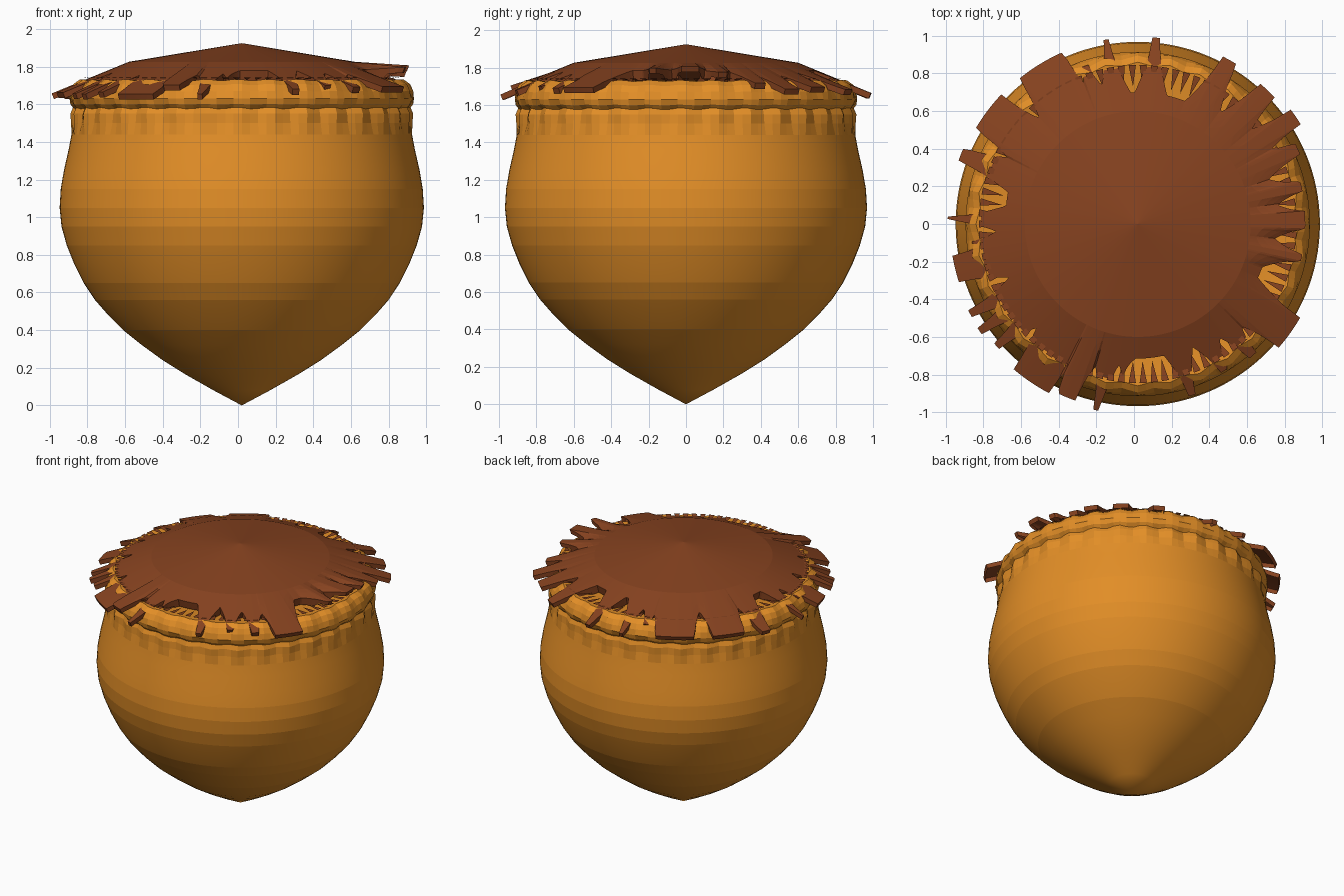
import bpy, bmesh, math

if "Cube" in bpy.data.objects:
    bpy.data.objects.remove(bpy.data.objects["Cube"])

CX = 0.02
TAU = 2 * math.pi


def material(name, rgb):
    m = bpy.data.materials.new(name)
    m.diffuse_color = (*rgb, 1)
    m.use_nodes = True
    m.node_tree.nodes["Principled BSDF"].inputs["Base Color"].default_value = m.diffuse_color
    return m


orange = material("orange_shell", (0.76, 0.27, 0.02))
brown = material("brown_cap", (0.24, 0.055, 0.014))


def finish(bm, name, mat):
    bmesh.ops.recalc_face_normals(bm, faces=bm.faces)
    me = bpy.data.meshes.new(name)
    bm.to_mesh(me)
    bm.free()
    ob = bpy.data.objects.new(name, me)
    me.materials.append(mat)
    ob.location.x = CX
    bpy.context.collection.objects.link(ob)
    return ob


def polar_mesh(rings, n, point, close_end):
    """Apex vertex plus rings; point(i, angle) gives (radius, height)."""
    bm = bmesh.new()
    rows = []
    for i in range(rings):
        row = []
        for j in range(n):
            a = TAU * j / n
            r, z = point(i, a)
            row.append(bm.verts.new((r * math.cos(a), r * math.sin(a), z)))
            if r == 0:
                break
        rows.append(row)
    for lo, hi in zip(rows, rows[1:]):
        for j in range(n):
            k = (j + 1) % n
            if len(lo) == 1:
                bm.faces.new((lo[0], hi[k], hi[j]))
            else:
                bm.faces.new((lo[j], lo[k], hi[k], hi[j]))
    if close_end:
        bm.faces.new(rows[-1])
    return bm


# Nut body: pointed base, round belly, fluted crease and rolled rim
profile = [(0, 0), (.15, .08), (.30, .165), (.42, .24), (.53, .32), (.63, .40),
           (.71, .48), (.78, .56), (.84, .65), (.89, .75), (.93, .85), (.958, .95),
           (.968, 1.05), (.962, 1.15), (.945, 1.25), (.92, 1.36), (.905, 1.44),
           (.898, 1.50), (.897, 1.55), (.885, 1.58), (.905, 1.60), (.915, 1.63),
           (.905, 1.67), (.885, 1.705), (.85, 1.73), (.80, 1.725), (.70, 1.715),
           (.45, 1.71)]


def body_point(i, a):
    r, z = profile[i]
    flute = {17: .009, 18: .014, 19: .012, 20: .006, 22: .006, 23: .01, 24: .01}.get(i, 0)
    return r + flute * math.cos(32 * a), z + (.4 * flute * math.cos(32 * a + 1) if i > 18 else 0)


body = finish(polar_mesh(len(profile), 128, body_point, True), "nut_body", orange)
bpy.context.view_layer.objects.active = body
body.select_set(True)
bpy.ops.object.shade_smooth_by_angle(angle=math.radians(5))

# Brown zigzag patches on the rim
bm = bmesh.new()
N = 90
for j in range(N):
    pts = ((.845, -.33, 1.742), (.845, .33, 1.742), (.73, 0, 1.73))
    bm.faces.new([bm.verts.new((r * math.cos(TAU * (j + d) / N),
                                r * math.sin(TAU * (j + d) / N), z)) for r, d, z in pts])
finish(bm, "rim_zigzag", brown)

# Frayed cap: tip x, tip y, strap width, lift
straps = [(-.15, .98, .03, 0), (.12, .99, .04, 0), (.51, .87, .08, .02), (.71, .71, .10, .03),
          (.86, .57, .08, .03), (.87, .40, .07, .03), (.89, .20, .06, .07),
          (.91, .02, .10, .10), (.89, -.18, .05, .09), (.83, -.58, .17, .03),
          (.63, -.70, .05, 0), (.48, -.78, .05, 0), (.31, -.91, .04, 0), (-.06, -.80, .02, 0),
          (-.20, -.99, .03, 0), (-.36, -.92, .09, .04), (-.55, -.84, .20, 0),
          (-.73, -.65, .04, 0), (-.82, -.57, .04, 0), (-.87, -.48, .04, 0),
          (-.95, -.24, .13, 0), (-.86, -.10, .02, 0), (-.99, .03, .02, 0),
          (-.92, .37, .07, 0), (-.78, .60, .20, .02), (-.50, .85, .24, .02), (-.26, .84, .04, 0)]


def edge(a):
    """Cap outline radius and lift at an angle."""
    best, lift = .70 + .015 * math.sin(3 * a), 0
    for x, y, w, l in straps:
        x -= CX
        d = (a - math.atan2(y, x) + math.pi) % TAU - math.pi
        over = max(0, abs(d) * .85 - w / 2)
        f = max(0, 1 - math.sqrt(over / .085))
        r = .70 + (math.hypot(x, y) - .70) * f
        if r > best:
            best, lift = r, l * f
    return best, lift


def cap_height(r):
    return 1.925 - .165 * r if r < .6 else 1.826 - .41 * (r - .6)


steps = [0, .2, .4, .6, .25, .5, .75, 1, 1]


def cap_point(i, a):
    r, lift = steps[i], 0
    if i > 3:
        R, top = edge(a)
        r = .6 + (R - .6) * steps[i]
        lift = top * steps[i]
    z = cap_height(r) + lift
    if i == 8:  # turned-down lip
        z -= .03 if r > .8 else .055
        r -= .012
    return r, z


cap = finish(polar_mesh(len(steps), 480, cap_point, False), "frayed_cap", brown)
